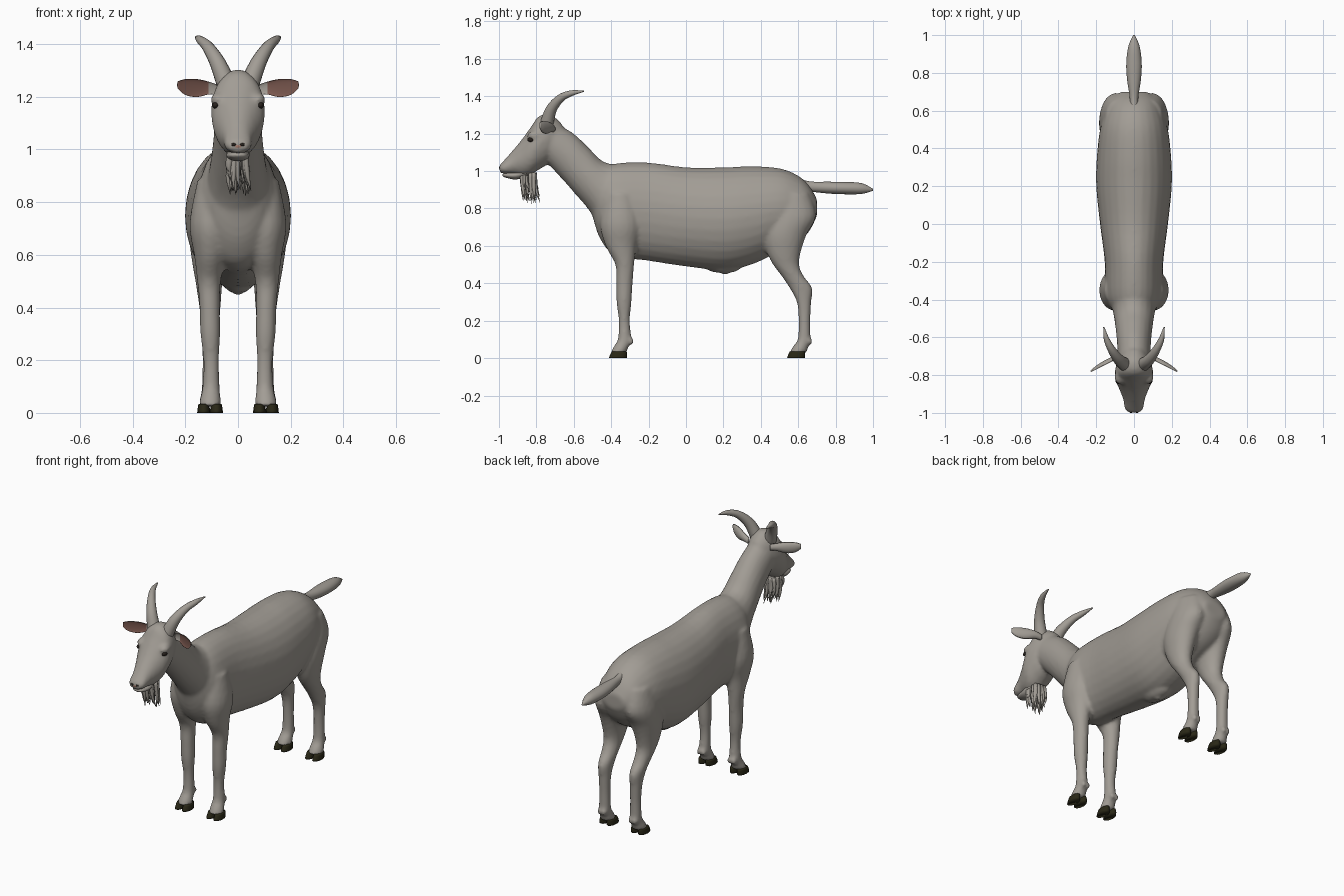
import bpy
import bmesh
import math
import random
from mathutils import Matrix, Vector

random.seed(4)
cube = bpy.data.objects.get("Cube")
if cube:
    bpy.data.objects.remove(cube)


def material(name, color):
    mat = bpy.data.materials.new(name)
    mat.use_nodes = True
    mat.diffuse_color = (*color, 1)
    mat.node_tree.nodes["Principled BSDF"].inputs["Base Color"].default_value = (*color, 1)
    return mat


COAT = material("grey coat", (.36, .335, .30))
HOOF = material("dark hoof", (.022, .02, .008))
EAR = material("ear brown", (.20, .10, .08))
NOSE = material("nose pink", (.40, .20, .15))
DARK = material("near black", (.02, .015, .012))


# --- ring helpers: every ring is (centre, first radius vector, second radius vector)
def upright(sections, side=1, x=0):
    """Rings spanned between an upper and a lower point of a side silhouette."""
    rings = []
    for w, ya, za, yb, zb in sections:
        a, b = Vector((0, ya, za)), Vector((0, yb, zb))
        rings.append(((a + b) / 2 + Vector((x * side, 0, 0)), Vector((w, 0, 0)), (a - b) / 2))
    return rings


def level(sections, side):
    """Horizontal rings for legs: x, half width, height, front y, back y."""
    return [(Vector((x * side, (f + b) / 2, z)), Vector((w, 0, 0)), Vector((0, (b - f) / 2, 0)))
            for x, w, z, f, b in sections]


def tube(points):
    """Round rings along a path of (x, y, z, radius)."""
    path = [Vector(p[:3]) for p in points]
    rings = []
    for i, p in enumerate(points):
        t = (path[min(i + 1, len(path) - 1)] - path[max(i - 1, 0)]).normalized()
        u = t.orthogonal() if abs(t.y) > .99 else t.cross(Vector((0, 1, 0)))
        u.normalize()
        rings.append((path[i], u * p[3], t.cross(u) * p[3]))
    return rings


def spline(a, b, c, d, t):
    return .5 * (2 * b + (c - a) * t + (2 * a - 5 * b + 4 * c - d) * t * t
                 + (3 * b - a - 3 * c + d) * t ** 3)


def loft(bm, rings, sides=20, steps=4, cup=1):
    """Skin smoothly interpolated rings; cup below 0 hollows one side."""
    last = len(rings) - 1
    loops = []
    for i in range(last * steps + 1):
        k = min(i // steps, last - 1)
        t = i / steps - k
        four = [rings[max(0, min(last, k + j))] for j in (-1, 0, 1, 2)]
        c, u, v = (spline(*(r[n] for r in four), t) for n in range(3))
        loop = []
        for j in range(sides):
            ang = math.tau * j / sides
            s = math.sin(ang)
            loop.append(bm.verts.new(c + u * math.cos(ang) + v * (s * cup if s > 0 else s)))
        loops.append(loop)
    for a, b in zip(loops, loops[1:]):
        for j in range(sides):
            n = (j + 1) % sides
            bm.faces.new((a[j], a[n], b[n], b[j]))
    bm.faces.new(loops[0])
    bm.faces.new(loops[-1])


def ball(bm, place, size):
    bmesh.ops.create_uvsphere(bm, u_segments=16, v_segments=10, radius=1,
                              matrix=Matrix.Translation(place) @ Matrix.Diagonal((*size, 1)))


def finish(bm, name, *mats):
    bmesh.ops.recalc_face_normals(bm, faces=bm.faces)
    mesh = bpy.data.meshes.new(name)
    bm.to_mesh(mesh)
    bm.free()
    for m in mats:
        mesh.materials.append(m)
    mesh.shade_smooth()
    obj = bpy.data.objects.new(name, mesh)
    bpy.context.collection.objects.link(obj)
    return obj


# --- body, neck, head and legs, fused into one skin
skin = bmesh.new()
trunk = [(-.50, .06, .92, .76), (-.46, .11, 1.0, .64), (-.38, .15, 1.04, .55),
         (-.2, .155, 1.045, .52), (0, .18, 1.02, .49), (.2, .2, 1.02, .47),
         (.35, .197, 1.025, .5), (.5, .18, 1.015, .57), (.6, .15, .975, .62),
         (.66, .12, .92, .68), (.7, .07, .85, .76)]
loft(skin, upright([(w, y, top, y, low) for y, w, top, low in trunk]), 28)
loft(skin, upright([(.13, -.33, 1.03, -.44, .62), (.11, -.44, 1.05, -.505, .77),
                    (.097, -.52, 1.125, -.595, .88), (.09, -.6, 1.2, -.665, .96),
                    (.085, -.7, 1.26, -.74, 1.04)]))
loft(skin, upright([(.06, -.66, 1.25, -.7, 1.1), (.09, -.72, 1.3, -.745, 1.035),
                    (.102, -.785, 1.295, -.79, 1.005), (.097, -.83, 1.235, -.83, .98),
                    (.077, -.885, 1.16, -.87, .97), (.057, -.94, 1.095, -.92, .98),
                    (.052, -.98, 1.05, -.965, .985), (.035, -1.0, 1.03, -.995, .99)]))

front_leg = [(.085, .07, .88, -.43, -.27), (.1, .084, .72, -.46, -.24),
             (.105, .062, .6, -.43, -.265), (.11, .045, .5, -.378, -.277),
             (.107, .039, .4, -.374, -.285), (.105, .038, .3, -.372, -.291),
             (.102, .03, .2, -.36, -.3), (.102, .033, .1, -.365, -.292),
             (.104, .038, .065, -.385, -.305), (.106, .043, .025, -.405, -.32)]
hind_leg = [(.08, .07, .88, .46, .66), (.095, .085, .76, .42, .695),
            (.105, .08, .66, .41, .645), (.11, .064, .57, .43, .615),
            (.11, .052, .5, .465, .605), (.108, .045, .44, .51, .628),
            (.106, .038, .375, .553, .675), (.105, .034, .3, .592, .67),
            (.104, .031, .2, .602, .665), (.104, .034, .1, .597, .665),
            (.105, .038, .065, .573, .655), (.106, .043, .025, .55, .645)]
for side in (1, -1):
    loft(skin, level(front_leg, side))
    loft(skin, level(hind_leg, side))
    # brow ridges
    ball(skin, (.076 * side, -.81, 1.19), (.028, .04, .025))
    # dewclaws
    for y in (-.292, .663):
        for dx in (-.016, .016):
            ball(skin, ((.104 + dx) * side, y, .09), (.013, .014, .02))
# belly nub
ball(skin, (0, .2, .48), (.05, .09, .025))
ball(skin, (0, .21, .465), (.02, .025, .02))
coat = finish(skin, "body", COAT)
fuse = coat.modifiers.new("fuse", 'REMESH')
fuse.mode = 'VOXEL'
fuse.voxel_size = .011
fuse.use_smooth_shade = True
relax = coat.modifiers.new("relax", 'SMOOTH')
relax.factor = .5
relax.iterations = 5

# --- lower jaw
bm = bmesh.new()
loft(bm, upright([(.04, -.85, 1.02, -.85, .97), (.044, -.91, 1.0, -.91, .955),
                  (.032, -.965, .99, -.965, .965), (.01, -.98, .983, -.98, .975)]))
finish(bm, "lower_jaw", COAT)

# --- tail
bm = bmesh.new()
loft(bm, upright([(.03, .58, .97, .58, .89), (.022, .66, .945, .66, .89),
                  (.036, .76, .943, .76, .88), (.041, .85, .942, .85, .876),
                  (.03, .94, .935, .94, .878), (.004, 1.0, .905, 1.0, .895)]))
finish(bm, "tail", COAT)

for side, label in ((1, "left"), (-1, "right")):
    # --- horns
    bm = bmesh.new()
    loft(bm, tube([(.045 * side, -.745, 1.25, .037), (.078 * side, -.72, 1.33, .03),
                   (.115 * side, -.67, 1.39, .022), (.145 * side, -.61, 1.417, .015),
                   (.16 * side, -.545, 1.427, .003)]), 16, 6)
    finish(bm, label + "_horn", COAT)

    # --- ears, hollow and brown at the front
    bm = bmesh.new()
    front = Vector((-.42 * side, -.91, 0))
    leaf = [(.07, -.715, 1.225, .018, .02), (.11, -.725, 1.233, .024, .022),
            (.155, -.747, 1.233, .034, .022), (.2, -.77, 1.237, .03, .016),
            (.228, -.784, 1.245, .014, .007)]
    loft(bm, [(Vector((x * side, y, z)), Vector((0, 0, h)), front * t)
              for x, y, z, h, t in leaf], 20, 4, -.3)
    bmesh.ops.recalc_face_normals(bm, faces=bm.faces)
    for f in bm.faces:
        if f.normal.dot(front) > .5 and abs(f.calc_center_median().x) > .115:
            f.material_index = 1
    finish(bm, label + "_ear", COAT, EAR)

    # --- eyes and nostrils
    bm = bmesh.new()
    ball(bm, (.085 * side, -.828, 1.168), (.013, .02, .013))
    finish(bm, label + "_eye", DARK)
    bm = bmesh.new()
    ball(bm, (.016 * side, -.991, 1.018), (.011, .009, .007))
    finish(bm, label + "_nostril", DARK)

    # --- cloven hooves
    for name, y in (("front", -.412), ("hind", .54)):
        bm = bmesh.new()
        for dx in (-.024, .024):
            x = .106 + dx
            loft(bm, level([(x, .025, 0, y, y + .095), (x, .023, .018, y + .006, y + .097),
                            (x, .02, .034, y + .014, y + .095)], side), 12, 2)
        finish(bm, label + "_" + name + "_hoof", HOOF)

# --- nose pad
bm = bmesh.new()
ball(bm, (0, -.981, 1.014), (.034, .017, .019))
finish(bm, "nose", NOSE)

# --- beard of tapered strands
bm = bmesh.new()
for i in range(46):
    x = random.uniform(-.03, .03)
    y = random.uniform(-.885, -.80)
    drop = random.uniform(.07, .17) * (1 - abs(y + .835) * 5)
    tip = x * 1.3 + random.uniform(-.015, .015)
    back = random.uniform(0, .03)
    loft(bm, tube([(x, y, .99, .012), (x * 1.3, y + back * .3, .97 - drop * .5, .009),
                   (tip, y + back, .975 - drop, .001)]), 6, 3)
finish(bm, "beard", COAT)
